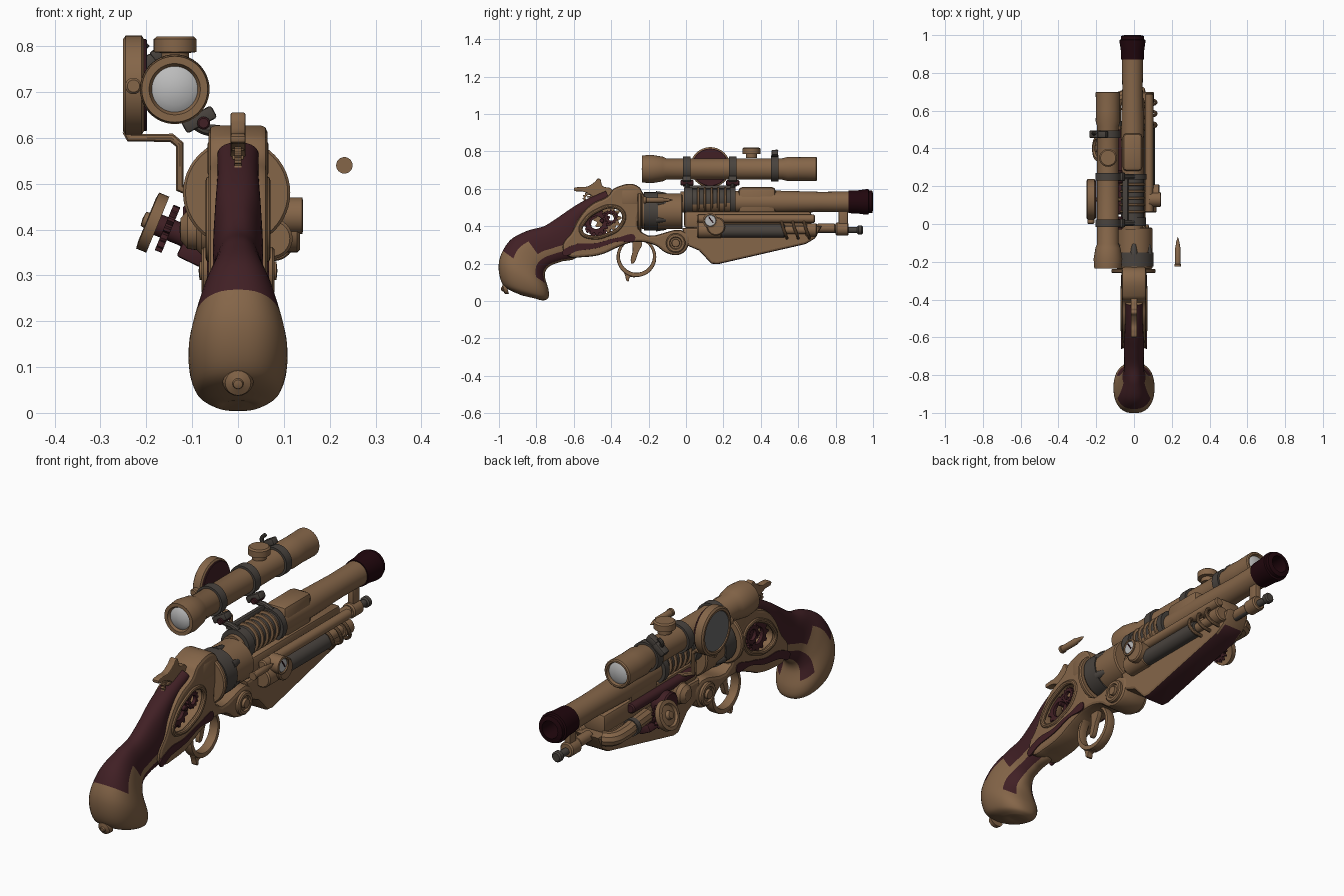
import bpy, bmesh, math
from mathutils import Vector, Matrix, Euler

if "Cube" in bpy.data.objects:
    bpy.data.objects.remove(bpy.data.objects["Cube"])

def material(name, c):
    m = bpy.data.materials.new(name)
    m.diffuse_color = (*c, 1)
    m.use_nodes = True
    m.node_tree.nodes["Principled BSDF"].inputs["Base Color"].default_value = m.diffuse_color
    return m

BRASS = material("brass", (.235, .132, .066))
WOOD = material("maroon wood", (.052, .014, .018))
DARK = material("dark muzzle", (.015, .002, .004))
IRON = material("dark iron", (.066, .056, .048))
LENS = material("pale lens", (.5, .5, .5))
GLASS = material("grey glass", (.14, .14, .14))

def finish(name, me, *mats):
    for m in mats:
        me.materials.append(m)
    me.polygons.foreach_set("use_smooth", [True] * len(me.polygons))
    me.set_sharp_from_angle(angle=math.radians(32))
    ob = bpy.data.objects.new(name, me)
    bpy.context.collection.objects.link(ob)
    return ob

def from_bm(name, bm, *mats):
    bmesh.ops.remove_doubles(bm, verts=bm.verts, dist=1e-5)
    bmesh.ops.recalc_face_normals(bm, faces=bm.faces)
    me = bpy.data.meshes.new(name)
    bm.to_mesh(me)
    bm.free()
    return finish(name, me, *mats)

def lathe(name, prof, origin, axis, mat, n=36):
    """Turned part: prof is (distance along axis, radius)."""
    bm = bmesh.new()
    q = Vector(axis).to_track_quat('Z', 'Y')
    rings = [[bm.verts.new(Vector(origin) + q @ Vector((r * math.cos(2 * math.pi * i / n),
              r * math.sin(2 * math.pi * i / n), t))) for i in range(n)] for t, r in prof]
    for a, b in zip(rings, rings[1:]):
        for i in range(n):
            bm.faces.new((a[i], a[(i + 1) % n], b[(i + 1) % n], b[i]))
    for ring, r in ((rings[0], prof[0][1]), (rings[-1], prof[-1][1])):
        if r > 0:
            bm.faces.new(ring)
    return from_bm(name, bm, mat)

def rod(name, origin, axis, length, r, mat, n=32):
    b = min(.006, r * .25, length * .25)
    return lathe(name, [(0, r - b), (b, r), (length - b, r), (length, r - b)], origin, axis, mat, n)

def ring(name, origin, axis, length, r, inner, mat):
    return lathe(name, [(0, inner), (0, r), (length, r), (length, inner), (0, inner + 1e-7)], origin, axis, mat)

def curve_mesh(name, splines, mat, smooth, cyclic, M=Matrix(), dims='3D', **kw):
    cu = bpy.data.curves.new(name, 'CURVE')
    cu.dimensions = dims
    if dims == '2D':
        cu.fill_mode = 'BOTH'
    cu.resolution_u = 6
    for k, v in kw.items():
        setattr(cu, k, v)
    for pts in splines:
        s = cu.splines.new('BEZIER')
        s.bezier_points.add(len(pts) - 1)
        for bp, p in zip(s.bezier_points, pts):
            bp.co = (*p, 0)[:3]
            bp.handle_left_type = bp.handle_right_type = 'AUTO' if smooth else 'VECTOR'
        s.use_cyclic_u = cyclic
    tmp = bpy.data.objects.new(name, cu)
    bpy.context.collection.objects.link(tmp)
    bpy.context.view_layer.update()
    dg = bpy.context.evaluated_depsgraph_get()
    me = bpy.data.meshes.new_from_object(tmp.evaluated_get(dg), depsgraph=dg)
    bpy.data.objects.remove(tmp)
    me.materials.clear()
    me.transform(M)
    return finish(name, me, mat)

def plate(name, outlines, half, mat, x=0, bevel=.006, smooth=True):
    """Side-view (y, z) outline, thickened along x; later outlines are holes."""
    M = Matrix(((0, 0, 1, x), (1, 0, 0, 0), (0, 1, 0, 0), (0, 0, 0, 1)))
    return curve_mesh(name, outlines, mat, smooth, True, M, '2D', extrude=half - bevel,
                      bevel_depth=bevel, bevel_resolution=1, offset=-bevel)

def tube(name, pts, r, mat, cyclic=False, smooth=True):
    return curve_mesh(name, [pts], mat, smooth, cyclic, bevel_depth=r, bevel_resolution=3, use_fill_caps=True)

def box(name, c, size, mat, rot=(0, 0, 0), bevel=.006):
    bm = bmesh.new()
    bmesh.ops.create_cube(bm, size=1, matrix=Matrix.LocRotScale(Vector(c), Euler(rot), Vector(size)))
    bmesh.ops.bevel(bm, geom=bm.edges[:], offset=bevel, segments=2, affect='EDGES', profile=.5)
    return from_bm(name, bm, mat)

def circle(y, z, r, n=16):
    return [(y + r * math.cos(2 * math.pi * i / n), z + r * math.sin(2 * math.pi * i / n)) for i in range(n)]

def gear(name, x, y, z, r, mat, teeth=12, half=.008):
    out = []
    for i in range(teeth * 4):
        a = 2 * math.pi * i / (teeth * 4)
        k = r if i % 4 < 2 else r * .8
        out.append((y + k * math.cos(a), z + k * math.sin(a)))
    return plate(name, [out, circle(y, z, r * .5)], half, mat, x, .001, False)

Y, X = (0, 1, 0), (1, 0, 0)

# Grip and butt: lofted sections (top y, z, bottom y, z, half width), coloured by band
secs = [(-.43, .59, -.40, .53, .045), (-.52, .55, -.47, .48, .045), (-.60, .505, -.57, .38, .05),
        (-.68, .45, -.58, .24, .055), (-.76, .40, -.67, .21, .052), (-.85, .375, -.73, .185, .056),
        (-.945, .32, -.755, .14, .082), (-1.0, .21, -.735, .06, .108), (-.98, .09, -.735, .02, .094),
        (-.89, .035, -.755, .005, .055), (-.84, .025, -.78, .005, .03)]
bm, n, sub, rings = bmesh.new(), 40, 8, []
for k in range((len(secs) - 1) * sub + 1):
    i = min(k // sub, len(secs) - 2)
    f = k / sub - i
    p = [secs[max(0, min(len(secs) - 1, i + d))] for d in (-1, 0, 1, 2)]
    ty, tz, by, bz, w = [.5 * (2 * b + (c - a) * f + (2 * a - 5 * b + 4 * c - d) * f * f + (3 * b - a - 3 * c + d) * f ** 3)
                         for a, b, c, d in zip(*p)]
    row = []
    for j in range(n):
        c, s = math.cos(2 * math.pi * j / n), math.sin(2 * math.pi * j / n)
        h, g = math.copysign(abs(c) ** .85, c), math.copysign(abs(s) ** .85, s)
        row.append(bm.verts.new((w * g, (ty + by) / 2 + h * (ty - by) / 2, max(0, (tz + bz) / 2 + h * (tz - bz) / 2))))
    rings.append(row)
for k, (a, b) in enumerate(zip(rings, rings[1:])):
    for j in range(n):
        face = bm.faces.new((a[j], a[(j + 1) % n], b[(j + 1) % n], b[j]))
        u, f = k / sub, (1 - math.cos(2 * math.pi * (j + .5) / n)) / 2
        if f < (.55 if u < 5.2 else .28 if u < 6.5 else 0) or (2.6 < u < 6.6 and .74 < f < .93):
            face.material_index = 1
bm.faces.new(rings[0]); bm.faces.new(rings[-1])
from_bm("grip", bm, BRASS, WOOD)
lathe("butt_knob", [(0, .034), (.02, .028), (.026, .012), (.032, .01), (.035, 0)], (0, -.955, .07), (0, -1, -.25), BRASS, 20)

# Frame with gear window
window = [(-.56, .37), (-.54, .43), (-.47, .485), (-.39, .505), (-.335, .47), (-.35, .40), (-.42, .355), (-.50, .34)]
frame = [(-.245, .605), (-.38, .605), (-.42, .56), (-.5, .52), (-.56, .46), (-.61, .37), (-.66, .29), (-.63, .24),
         (-.55, .235), (-.45, .25), (-.37, .285), (-.28, .315), (-.17, .30), (-.1, .255), (-.03, .25), (.01, .29), (.01, .36), (-.24, .37)]
plate("frame", [frame, window], .064, BRASS, bevel=.014)
for s in (1, -1):
    tube("window_rim", [(s * .06, y, z) for y, z in window], .011, BRASS, True)
    plate("lower_grip_inlay", [[(-.66, .25), (-.58, .268), (-.47, .285), (-.38, .315), (-.27, .34), (-.38, .335), (-.48, .31), (-.6, .3)]],
          .004, WOOD, s * .064, .001)
    lathe("pivot_disc", [(0, .052), (.025, .052), (.03, .046), (.03, .034), (.022, .03), (.022, .022), (.034, .02), (.036, 0)],
          (s * .05, -.055, .31), (s, 0, 0), BRASS)
    box("frame_shoulder", (s * .042, -.3, .555), (.05, .1, .09), BRASS, bevel=.015)
for x, y, z, r, m in [(.03, -.48, .42, .07, WOOD), (.0, -.42, .44, .075, BRASS), (-.03, -.47, .41, .075, WOOD),
                      (.045, -.40, .45, .04, WOOD), (-.045, -.41, .44, .05, WOOD), (0, -.52, .55, .034, BRASS)]:
    gear("window_gear", x, y, z, r, m)
rod("gear_axle", (-.055, -.45, .43), X, .11, .012, WOOD, 16)
plate("hammer", [[(-.38, .52), (-.40, .6), (-.445, .615), (-.465, .655), (-.49, .635), (-.53, .612), (-.57, .61), (-.6, .598),
                  (-.55, .585), (-.5, .56), (-.46, .5)]], .016, BRASS, bevel=.004)
for i in range(5):
    box("hammer_ridge", (0, -.525 + .004 * i, .5 + .019 * i), (.026, .03, .009), BRASS, bevel=.002)

# Trigger and guard
plate("trigger_guard", [circle(-.265, .235, .106), circle(-.265, .24, .088)], .022, BRASS, bevel=.005)
plate("guard_spur", [[(-.33, .165), (-.29, .14), (-.27, .13), (-.3, .128), (-.31, .105), (-.325, .135)]], .014, BRASS, bevel=.003)
plate("trigger", [[(-.24, .32), (-.255, .26), (-.29, .2), (-.295, .21), (-.285, .27), (-.28, .32)]], .012, BRASS, bevel=.003)

# Cylinder and recoil shield
rod("recoil_shield", (-.003, -.26, .48), Y, .022, .117, BRASS, 48)
rod("cylinder", (.002, -.238, .48), Y, .22, .096, BRASS, 48)
ring("cylinder_band", (.002, -.225, .48), Y, .075, .102, .09, IRON)
for i in range(6):
    a = math.pi * (i + .5) / 3
    lathe("cylinder_claw", [(0, .022), (.05, .014), (.07, 0)], (.086 * math.cos(a), -.16, .48 + .086 * math.sin(a)), Y, IRON, 12)

# Barrel, cooling coil, breech block and muzzle
lathe("barrel", [(0, .056), (.5, .06), (.53, .06), (.75, .054), (.93, .056)], (-.008, -.03, .53), Y, BRASS, 40)
ring("barrel_band", (-.008, -.01, .535), Y, .045, .072, .05, IRON)
ring("barrel_band", (-.008, .235, .535), Y, .03, .074, .05, IRON)
ring("coil_core", (-.008, .03, .54), Y, .21, .06, .05, IRON)
for i in range(5):
    lathe("cooling_fin", [(0, .05), (.006, .07), (.014, .07), (.02, .05)], (-.008, .055 + .036 * i, .54), Y, BRASS)
box("breech_block", (-.008, .38, .535), (.105, .2, .15), BRASS, bevel=.022)
lathe("muzzle", [(0, .05), (0, .06), (.05, .062), (.09, .068), (.105, .068), (.108, .06), (.125, .06), (.128, .052), (.13, .04), (.03, .036)],
      (-.008, .87, .53), Y, DARK)

# Under-barrel body and fore-stock with wooden belly
box("lower_receiver", (0, .33, .435), (.11, .68, .09), BRASS, bevel=.015)
stock = plate("fore_stock", [[(-.02, .39), (.0, .30), (.07, .27), (.135, .2), (.17, .197), (.64, .305), (.69, .335), (.725, .4), (.6, .4), (.3, .4)]],
              .06, BRASS, bevel=.012, smooth=False)
stock.data.materials.append(WOOD)
for p in stock.data.polygons:
    if p.normal.z < -.85 and p.center.y > .1:
        p.material_index = 1
rod("ramrod", (0, .65, .38), Y, .28, .016, IRON, 20)
rod("ramrod_tip", (0, .915, .38), Y, .03, .024, IRON, 20)
rod("ramrod_sleeve", (0, .70, .39), Y, .1, .024, BRASS, 20)
rod("ramrod_clamp", (0, .80, .385), Y, .07, .034, BRASS, 24)
box("clamp_hanger", (0, .84, .44), (.03, .05, .1), BRASS)

# Right-side gas tube, cage and gauge
rod("side_tube", (.075, .17, .375), Y, .36, .036, IRON)
rod("side_tube_rear_cap", (.075, .06, .38), Y, .13, .044, BRASS)
rod("side_tube_front_cap", (.07, .64, .38), Y, .06, .036, BRASS)
rod("side_core", (.07, .5, .38), Y, .16, .022, BRASS, 16)
rod("upper_side_tube", (.08, .06, .44), Y, .63, .022, BRASS, 24)
for y in (.52, .58, .64):
    tube("cage_hoop", [(.04, y - .02, .42), (.09, y - .01, .425), (.115, y, .39), (.105, y + .015, .35), (.05, y + .02, .335)], .008, BRASS)
lathe("gauge_case", [(0, .04), (.06, .04), (.062, .032), (.055, .03)], (.08, .13, .43), X, BRASS)
rod("gauge_face", (.13, .13, .43), X, .008, .03, LENS)
box("gauge_needle", (.139, .133, .435), (.003, .006, .04), DARK, (.6, 0, 0), .001)
rod("valve_block", (.06, .16, .4), X, .075, .05, BRASS)

# Left-side machinery: dome, elbow pipe and tilted wheel
lathe("left_dome", [(0, .055), (.05, .055), (.06, .045), (.08, .042), (.095, .025), (.098, 0)], (-.03, .16, .4), (-1, 0, 0), BRASS)
tube("elbow_pipe", [(-.05, .68, .38), (-.085, .66, .38), (-.1, .60, .385), (-.1, .52, .395), (-.095, .42, .4)], .032, BRASS)
ring("elbow_band", (-.1, .52, .39), Y, .025, .038, .025, IRON)
rod("left_pipe", (-.065, .05, .45), Y, .45, .022, WOOD, 24)
nrm = Vector((-.92, 0, .38)).normalized()
c = Vector((-.186, .40, .415))
rod("wheel_shaft", c - nrm * .12, nrm, .12, .024, WOOD, 24)
lathe("valve_wheel", [(-.006, .04), (-.012, .066), (.012, .066), (.014, .05), (.004, .044), (.006, .02), (.022, .016), (.024, 0)], c, nrm, BRASS)
gear("wheel_gear", 0, 0, 0, .054, WOOD, 14).matrix_world = Matrix.LocRotScale(c - nrm * .035, Euler((0, math.atan2(.38, .92), 0)), None)
box("left_bracket", (-.1, .34, .345), (.06, .22, .035), WOOD, (0, .45, 0))
rod("left_gearbox", (-.05, .28, .4), (-1, 0, 0), .07, .055, WOOD)

# Scope
SX, SZ = -.138, .706
lathe("scope_tube", [(.012, .05), (0, .056), (0, .072), (.05, .076), (.11, .066), (.13, .057), (.75, .057), (.78, .065), (.84, .063),
                     (.93, .065), (.935, .06), (.935, .052), (.92, .048)], (SX, -.235, SZ), Y, BRASS, 44)
lathe("eyepiece_lens", [(0, .05), (.01, .035), (.014, 0)], (SX, -.223, SZ), (0, -1, 0), LENS)
lathe("objective_lens", [(0, .05), (.008, .035), (.011, 0)], (SX, .686, SZ), Y, LENS)
for y in (-.015, .23, .455):
    ring("scope_clamp", (SX, y, SZ), Y, .04, .067, .05, IRON)
lathe("scope_turret", [(0, .03), (.02, .03), (.022, .047), (.05, .047), (.056, .04), (.056, 0)], (-.137, .35, .765), (0, 0, 1), BRASS)
box("clamp_lever", (-.165, .475, .785), (.05, .035, .03), IRON, (0, -.5, 0))
box("clamp_lever_arm", (-.205, .475, .755), (.06, .04, .03), IRON, (0, -.7, 0))
tube("lever_hook", [(-.2, .475, .76), (-.215, .48, .785), (-.2, .485, .805)], .009, IRON)

# Scope mounts
for y in (.005, .25):
    box("mount_foot", (-.085, y, .64), (.075, .045, .03), IRON, (0, -.5, 0))
    tube("mount_arm", [(-.1, y, .635), (-.07, y, .618), (-.04, y, .615), (0, y, .6)], .013, IRON)
    rod("mount_screw", (-.075, y - .035, .632), Y, .07, .014, WOOD, 16)
box("mount_rail", (-.045, .13, .605), (.03, .27, .018), IRON, (0, -.3, 0), .004)

# Swing-out side lens on its bent arm
LC = (-.205, .13, .715)
lathe("side_lens_ring", [(.03, .085), (.046, .09), (.046, .1), (.04, .108), (.005, .108), (0, .1), (0, .09)], LC, (-1, 0, 0), BRASS, 48)
rod("side_lens_glass", (-.236, .13, .715), (-1, 0, 0), .011, .09, GLASS, 48)
rod("side_lens_back", (-.198, .13, .715), (-1, 0, 0), .009, .1, WOOD, 48)
rod("side_lens_knob", (-.228, 0, .713), Y, .04, .018, BRASS, 20)
tube("side_lens_arm", [(-.243, .13, .615), (-.236, .13, .6), (-.145, .13, .6), (-.127, .13, .585), (-.127, .13, .49), (-.05, .13, .46)], .01, BRASS, smooth=False)

# Loose cartridge
lathe("cartridge", [(0, .01), (0, .018), (.012, .018), (.014, .015), (.1, .015), (.105, .012), (.13, .009), (.158, 0)],
      (.232, -.226, .54), Y, BRASS, 24)
